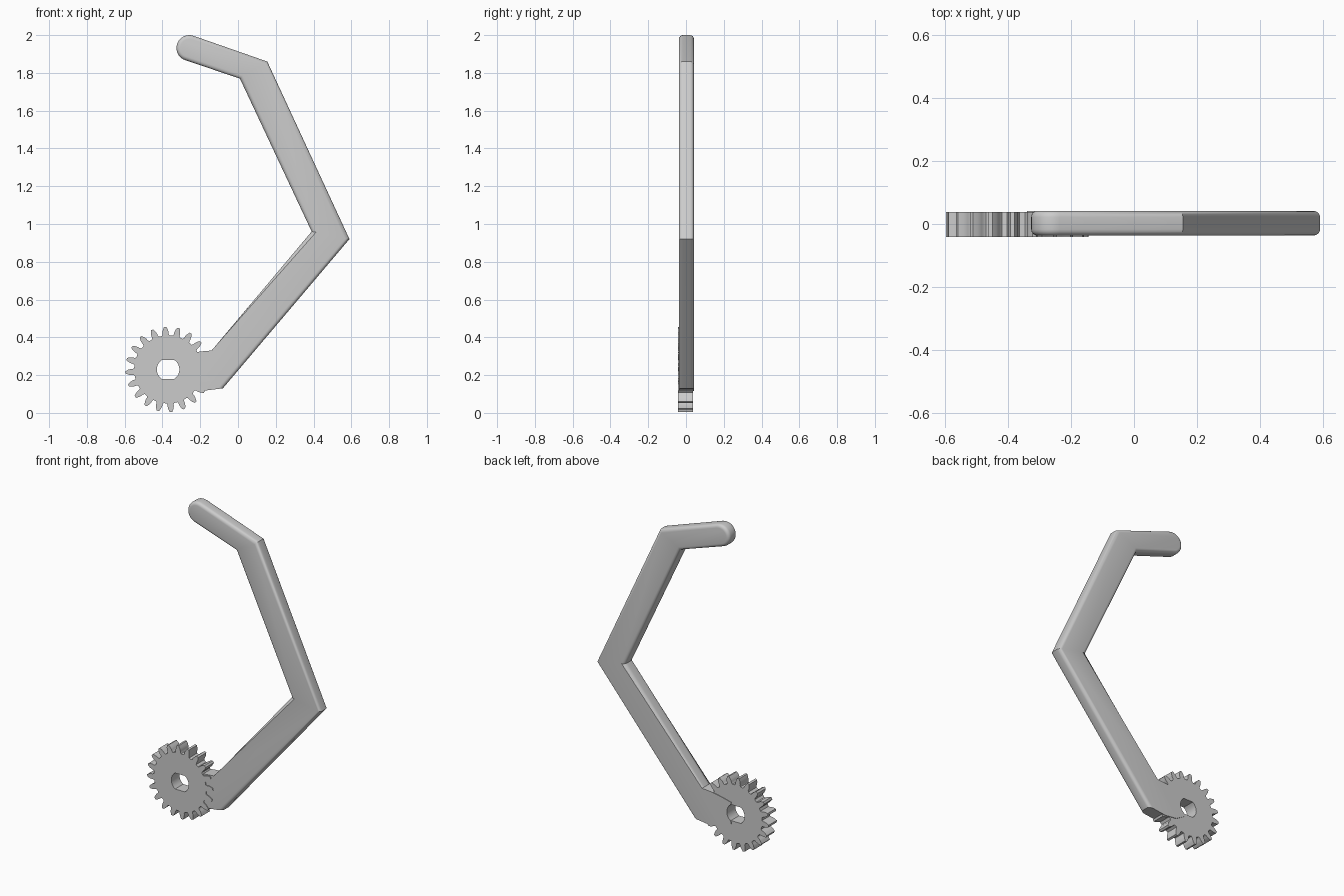
import bpy, bmesh
from math import cos, sin, radians, pi

cube = bpy.data.objects.get("Cube")
if cube:
    bpy.data.objects.remove(cube, do_unlink=True)

grey = bpy.data.materials.new("light grey")
grey.use_nodes = True
grey.diffuse_color = (0.6, 0.6, 0.6, 1)
grey.node_tree.nodes["Principled BSDF"].inputs["Base Color"].default_value = (0.6, 0.6, 0.6, 1)

HUB = (-0.37, 0.23)


def arc(centre, radius, start, end, steps):
    """Points (x, z) along an arc, angles in degrees."""
    angles = [radians(start + (end - start) * i / steps) for i in range(steps + 1)]
    return [(centre[0] + radius * cos(a), centre[1] + radius * sin(a)) for a in angles]


def prism(name, outline, hole, front, back, round_from=None, radius=0.02):
    """Extrude an outline along y; rim edges right of round_from are rounded."""
    bm = bmesh.new()
    edges = []
    for loop in filter(None, (outline, hole)):
        verts = [bm.verts.new((x, front, z)) for x, z in loop]
        edges += [bm.edges.new((v, verts[i - 1])) for i, v in enumerate(verts)]
    if hole:
        bmesh.ops.triangle_fill(bm, edges=edges, use_beauty=True, normal=(0, -1, 0))
    else:
        bm.faces.new(verts)
    result = bmesh.ops.extrude_face_region(bm, geom=bm.faces[:], use_keep_orig=True)
    moved = [g for g in result["geom"] if isinstance(g, bmesh.types.BMVert)]
    bmesh.ops.translate(bm, verts=moved, vec=(0, back - front, 0))
    bmesh.ops.recalc_face_normals(bm, faces=bm.faces[:])
    if round_from is not None:
        rim = [e for e in bm.edges
               if abs(e.verts[0].co.y - e.verts[1].co.y) < 1e-5
               and min(v.co.x for v in e.verts) > round_from
               or all(v.co.z > 1 for v in e.verts)
               and abs(e.verts[0].co.y - e.verts[1].co.y) < 1e-5]
        bmesh.ops.bevel(bm, geom=rim, offset=radius, segments=4, profile=0.5,
                        affect='EDGES', clamp_overlap=True)
    bmesh.ops.recalc_face_normals(bm, faces=bm.faces[:])
    mesh = bpy.data.meshes.new(name)
    bm.to_mesh(mesh)
    bm.free()
    mesh.materials.append(grey)
    obj = bpy.data.objects.new(name, mesh)
    bpy.context.collection.objects.link(obj)
    bpy.ops.object.select_all(action='DESELECT')
    obj.select_set(True)
    bpy.context.view_layer.objects.active = obj
    bpy.ops.object.shade_smooth_by_angle(angle=radians(30))
    return obj


# Gear with narrow curved teeth and a double-flat shaft hole
TEETH = 20
tooth = [(-0.35, 0.18), (-0.27, 0.188), (-0.27, 0.196), (-0.2, 0.211), (-0.09, 0.226)]
tooth += [(-t, r) for t, r in reversed(tooth)]
gear_outline = []
for i in range(TEETH):
    for t, r in tooth:
        a = radians(94) + (i + t) * 2 * pi / TEETH
        gear_outline.append((HUB[0] + r * cos(a), HUB[1] + r * sin(a)))
shaft_hole = arc(HUB, 0.06, -56, 56, 8) + arc(HUB, 0.06, 124, 236, 8)
prism("gear", gear_outline, shaft_hole, -0.042, 0.038)

# Bent arm, with a tongue that lies over the back of the gear
arm_outline = [(-0.34, 0.16), (-0.28, 0.125), (-0.2, 0.115), (-0.08, 0.13),
               (0.59, 0.92), (0.155, 1.86)]
arm_outline += arc((-0.258, 1.932), 0.068, 71, 251, 16)
arm_outline += [(0.01, 1.77), (0.39, 0.96), (-0.14, 0.33), (-0.2, 0.325),
                (-0.28, 0.31), (-0.34, 0.295)]
arm_outline += arc(HUB, 0.06, 56, -56, 8)
prism("bent_arm", arm_outline, None, -0.037, 0.042, round_from=-0.15)
